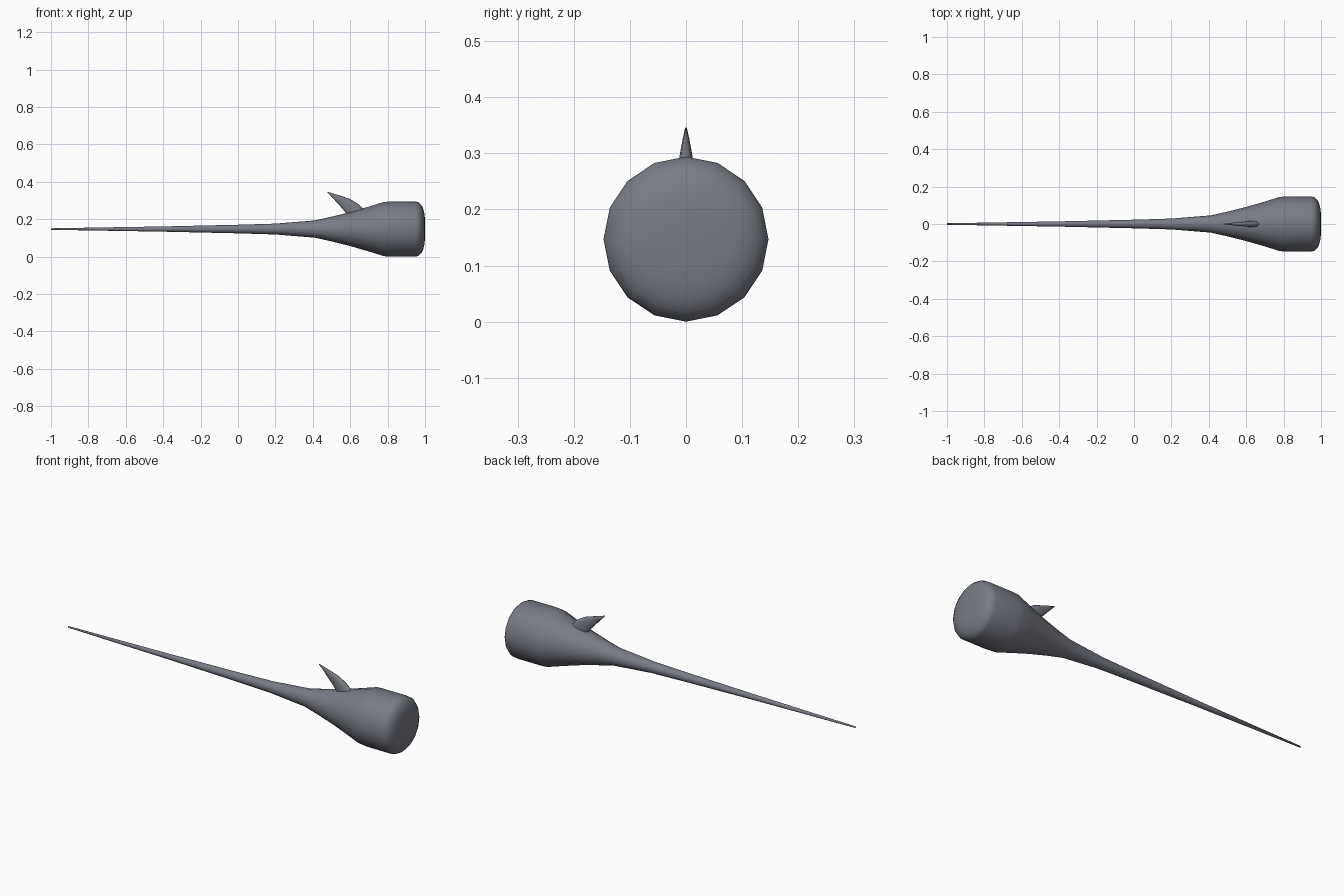
import bpy
import bmesh
from math import cos, sin, pi

cube = bpy.data.objects.get("Cube")
if cube:
    bpy.data.objects.remove(cube, do_unlink=True)

grey = bpy.data.materials.new("slate_grey")
grey.use_nodes = True
colour = (0.19, 0.2, 0.24, 1)
grey.diffuse_color = colour
grey.node_tree.nodes["Principled BSDF"].inputs["Base Color"].default_value = colour


def loft(name, sections):
    """Skin a list of closed rings and cap both ends."""
    bm = bmesh.new()
    rings = [[bm.verts.new(p) for p in ring] for ring in sections]
    for a, b in zip(rings, rings[1:]):
        n = len(a)
        for i in range(n):
            j = (i + 1) % n
            bm.faces.new((a[i], a[j], b[j], b[i]))
    bm.faces.new(rings[0])
    bm.faces.new(rings[-1])
    bmesh.ops.recalc_face_normals(bm, faces=bm.faces)
    mesh = bpy.data.meshes.new(name)
    bm.to_mesh(mesh)
    bm.free()
    mesh.materials.append(grey)
    for poly in mesh.polygons:
        poly.use_smooth = True
    obj = bpy.data.objects.new(name, mesh)
    bpy.context.collection.objects.link(obj)
    return obj


# Body: round profile along x, from thin tail to blunt end
SIDES = 16
AXIS_Z = 0.147
profile = [(-1, .004), (-.4, .014), (0, .023), (.2, .029), (.41, .046),
           (.5, .066), (.6, .091), (.7, .12), (.78, .145), (.81, .147),
           (.95, .147), (.965, .143), (.98, .129), (.99, .11),
           (.996, .085), (1, .05)]


def circle(x, r):
    return [(x, r * sin(2 * pi * i / SIDES), AXIS_Z + r * cos(2 * pi * i / SIDES))
            for i in range(SIDES)]


loft("tapered_body", [circle(x, r) for x, r in profile])

# Fin: swept-back teardrop sections (front edge, back edge, half width)
fin = [((.705, .215), (.59, .195), .021),
       ((.672, .254), (.575, .235), .02),
       ((.637, .285), (.555, .26), .017),
       ((.596, .309), (.53, .287), .0125),
       ((.535, .329), (.5, .32), .007),
       ((.48, .346), (.477, .343), .002)]


def teardrop(front, back, half):
    ring = []
    for i in range(10):
        a = 2 * pi * i / 10
        t = (1 - cos(a)) / 2
        y = half * sin(a) * (1 - .35 * t)
        ring.append((front[0] + (back[0] - front[0]) * t, y,
                     front[1] + (back[1] - front[1]) * t))
    return ring


loft("dorsal_fin", [teardrop(*s) for s in fin])
